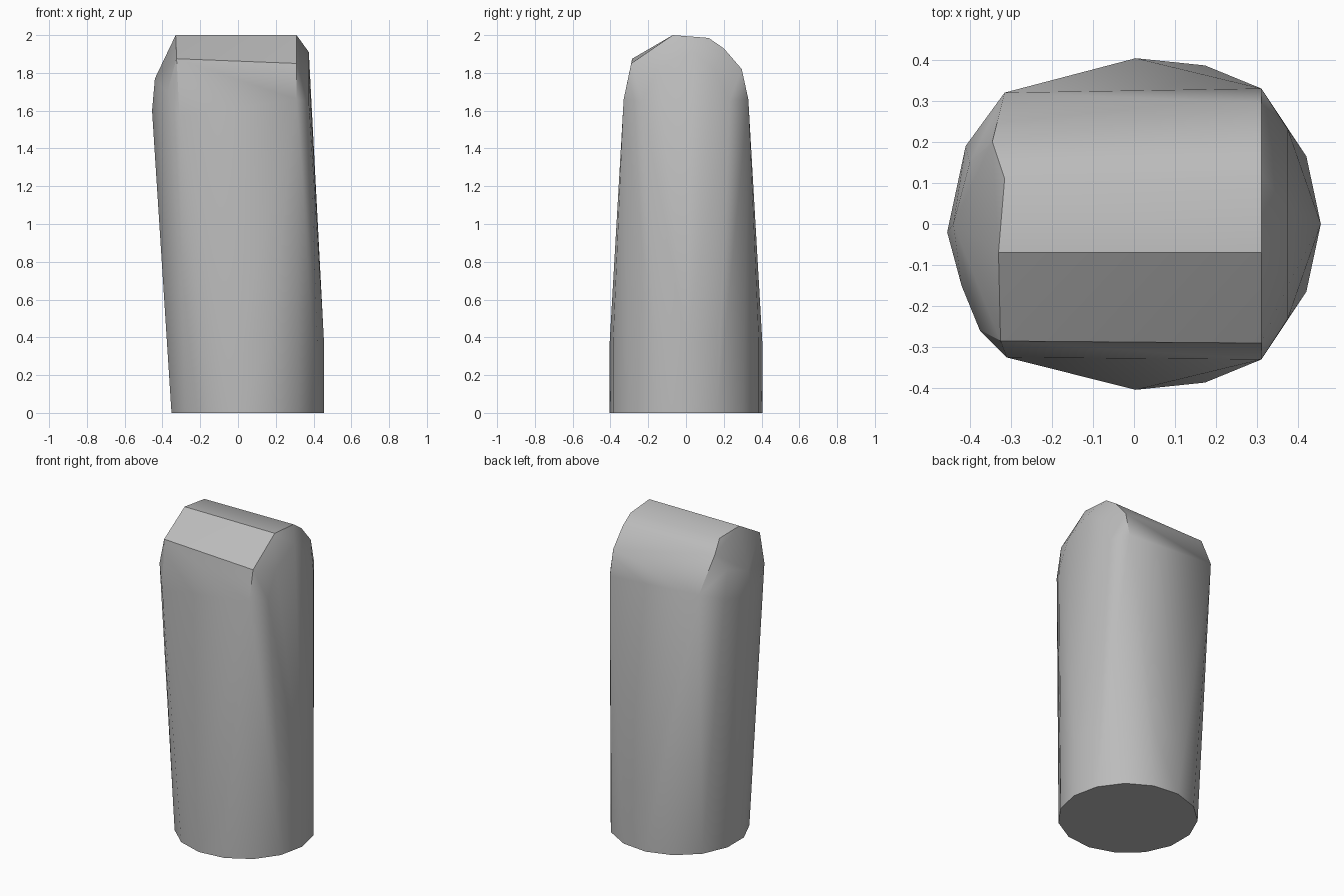
import bpy
import bmesh
from math import cos, sin, tau, radians

if "Cube" in bpy.data.objects:
    bpy.data.objects.remove(bpy.data.objects["Cube"], do_unlink=True)

# Plain grey stone
stone = bpy.data.materials.new("stone_grey")
stone.use_nodes = True
grey = (0.5, 0.5, 0.5, 1)
stone.diffuse_color = grey
stone.node_tree.nodes["Principled BSDF"].inputs["Base Color"].default_value = grey

# Round foot: a short straight drum
SIDES = 15
points = []
for z in (0, 0.38):
    for i in range(SIDES):
        a = tau * i / SIDES
        points.append((0.047 + 0.408 * cos(a), 0.406 * sin(a), z))

# Ridged crown, right end and left end
points += [(0.31, y, z) for y, z in (
    (-0.33, 1.66), (-0.29, 1.85), (-0.07, 2), (0.12, 1.985),
    (0.2, 1.93), (0.295, 1.82), (0.33, 1.66))]
points += [(-0.31, -0.325, 1.57), (-0.325, -0.285, 1.875), (-0.33, -0.07, 2),
           (-0.315, 0.11, 1.985), (-0.345, 0.2, 1.92), (-0.315, 0.32, 1.7)]

# Bulging left cheek and flat right cheek
points += [(-0.455, -0.02, 1.6), (-0.44, 0, 1.77), (-0.41, 0.19, 1.65),
           (-0.375, -0.26, 1.7), (-0.42, -0.15, 1.65), (-0.4, 0.15, 1.82)]
points += [(0.375, y, z) for y, z in (
    (-0.23, 1.65), (-0.15, 1.82), (0.04, 1.91), (0.15, 1.82), (0.23, 1.65))]

# Wrap the outline in one convex skin
bm = bmesh.new()
for p in points:
    bm.verts.new(p)
bmesh.ops.convex_hull(bm, input=bm.verts[:])
bmesh.ops.delete(bm, geom=[v for v in bm.verts if not v.link_faces], context="VERTS")
bmesh.ops.dissolve_limit(bm, angle_limit=radians(1), verts=bm.verts[:], edges=bm.edges[:])
bmesh.ops.recalc_face_normals(bm, faces=bm.faces[:])

mesh = bpy.data.meshes.new("standing_stone")
bm.to_mesh(mesh)
bm.free()
mesh.materials.append(stone)
pillar = bpy.data.objects.new("standing_stone", mesh)
bpy.context.collection.objects.link(pillar)
bpy.ops.object.select_all(action="DESELECT")
pillar.select_set(True)
bpy.context.view_layer.objects.active = pillar
bpy.ops.object.shade_smooth_by_angle(angle=radians(30))
